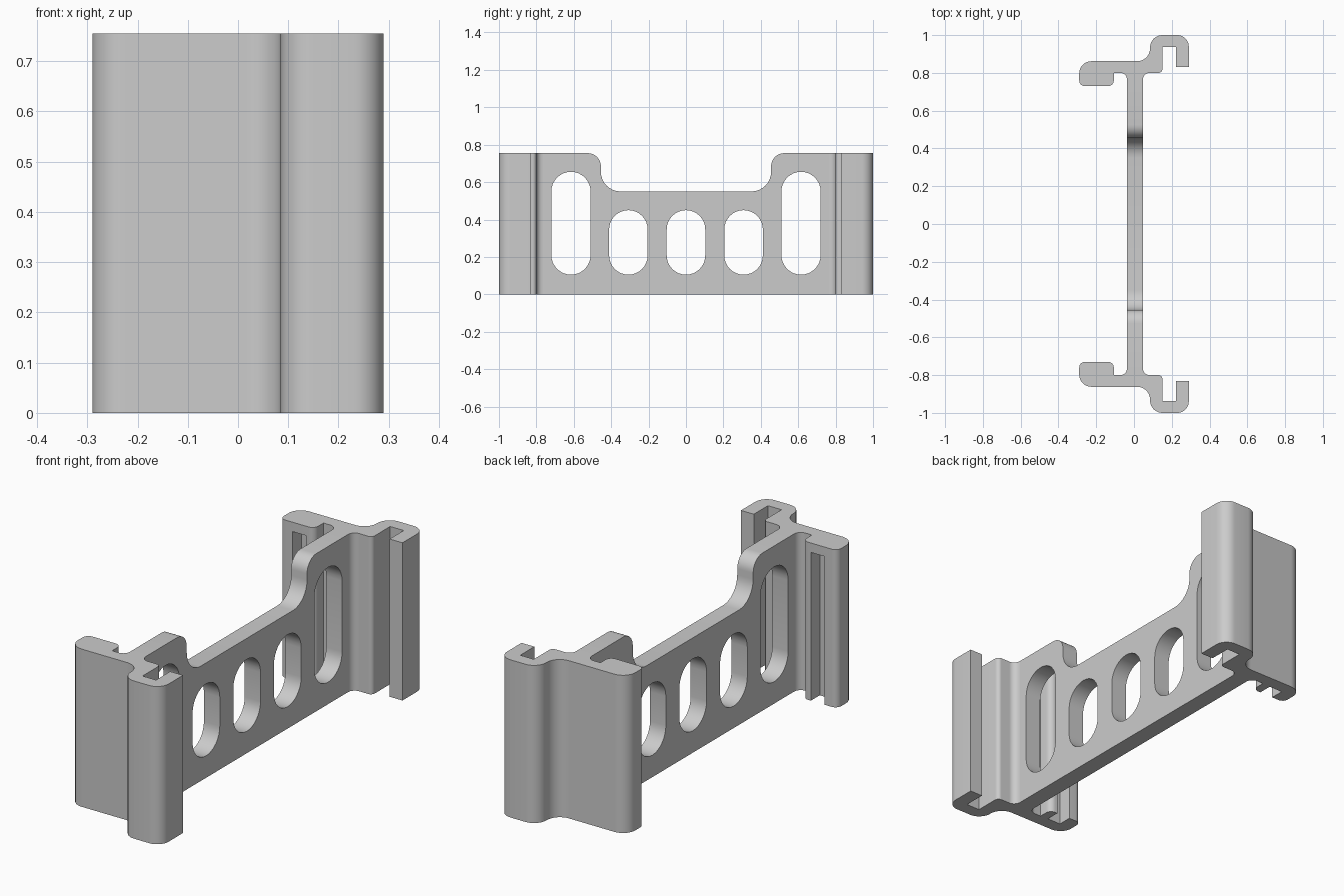
import bpy, bmesh, math
from mathutils import Vector

cube = bpy.data.objects.get("Cube")
if cube:
    bpy.data.objects.remove(cube, do_unlink=True)

HEIGHT = 0.755

grey = bpy.data.materials.new("plain grey")
grey.use_nodes = True
grey.diffuse_color = (0.6, 0.6, 0.6, 1)
grey.node_tree.nodes["Principled BSDF"].inputs["Base Color"].default_value = (0.6, 0.6, 0.6, 1)


def rounded(corners, steps=8):
    """Turn (x, y, radius) corners into a loop with arcs at the corners."""
    loop = []
    for i, (x, y, r) in enumerate(corners):
        p = Vector((x, y))
        if r == 0:
            loop.append(p)
            continue
        a = (Vector(corners[i - 1][:2]) - p).normalized()
        b = (Vector(corners[(i + 1) % len(corners)][:2]) - p).normalized()
        # right-angled corners: the arc centre lies one radius along both edges
        for s in range(steps + 1):
            t = s / steps * math.pi / 2
            loop.append(p + r * (a * (1 - math.sin(t)) + b * (1 - math.cos(t))))
    return loop


def slot_loop(cy, z0, z1, r, steps=16):
    """Upright slot with semicircular ends."""
    loop = []
    for end, cz in ((0, z1 - r), (math.pi, z0 + r)):
        for s in range(steps + 1):
            t = end + math.pi * s / steps
            loop.append(Vector((cy + r * math.cos(t), cz + r * math.sin(t))))
    return loop


def extrude_loops(name, loops, depth, place):
    """Fill flat loops (inner loops become holes), thicken, and place them."""
    curve = bpy.data.curves.new(name, 'CURVE')
    curve.dimensions = '2D'
    curve.fill_mode = 'BOTH'
    curve.extrude = depth / 2
    for loop in loops:
        spline = curve.splines.new('POLY')
        spline.points.add(len(loop) - 1)
        for point, co in zip(spline.points, loop):
            point.co = (co.x, co.y, 0, 1)
        spline.use_cyclic_u = True
    obj = bpy.data.objects.new(name, curve)
    bpy.context.collection.objects.link(obj)
    bpy.ops.object.select_all(action='DESELECT')
    obj.select_set(True)
    bpy.context.view_layer.objects.active = obj
    bpy.ops.object.convert(target='MESH')
    obj = bpy.context.view_layer.objects.active
    bm = bmesh.new()
    bm.from_mesh(obj.data)
    bmesh.ops.remove_doubles(bm, verts=bm.verts, dist=1e-5)
    for v in bm.verts:
        v.co = place(v.co)
    bmesh.ops.recalc_face_normals(bm, faces=bm.faces)
    bm.to_mesh(obj.data)
    bm.free()
    obj.data.materials.clear()
    obj.data.materials.append(grey)
    return obj


def smooth(obj):
    bpy.ops.object.select_all(action='DESELECT')
    obj.select_set(True)
    bpy.context.view_layer.objects.active = obj
    bpy.ops.object.shade_smooth_by_angle(angle=math.radians(30))


# Web: stepped plate with five slots, standing in the y-z plane
WEB_L, WEB_R, WEB_END = -0.037, 0.047, 0.765
half = [(WEB_END, 0, 0), (WEB_END, HEIGHT, 0), (0.455, HEIGHT, 0.07), (0.455, 0.55, 0.105)]
outline = rounded(half + [(-y, z, r) for y, z, r in reversed(half)])
holes = [slot_loop(y, 0.105, 0.45, 0.103) for y in (-0.308, 0, 0.308)]
holes += [slot_loop(y, 0.105, 0.655, 0.105) for y in (-0.615, 0.615)]
web = extrude_loops("web", [outline] + holes, WEB_R - WEB_L,
                    lambda c: Vector((c.z + (WEB_L + WEB_R) / 2, c.x, c.y)))
smooth(web)

# Flange cross-section: thick lip on one side, open hook on the other
flange = [
    (WEB_L, WEB_END, 0), (WEB_L, 0.8, 0.035), (-0.107, 0.8, 0),
    (-0.107, 0.73, 0.03), (-0.29, 0.73, 0.03), (-0.29, 0.862, 0.065),
    (0.085, 0.862, 0.068), (0.085, 1.0, 0.065), (0.29, 1.0, 0.06),
    (0.29, 0.83, 0), (0.222, 0.83, 0), (0.222, 0.937, 0),
    (0.15, 0.937, 0), (0.15, 0.8, 0.02), (WEB_R, 0.8, 0.035), (WEB_R, WEB_END, 0),
]

# Groove in the lip: open below, closed near the top
groove = [(-0.222, 0.65, 0), (-0.15, 0.65, 0), (-0.15, 0.798, 0), (-0.222, 0.798, 0)]

for side, label in ((-1, "front"), (1, "back")):
    part = extrude_loops(label + "_flange", [rounded(flange)], HEIGHT,
                         lambda c: Vector((c.x, side * c.y, c.z + HEIGHT / 2)))
    cutter = extrude_loops("groove_cutter", [rounded(groove)], 0.81,
                           lambda c: Vector((c.x, side * c.y, c.z + 0.305)))
    cutter.hide_render = True
    cut = part.modifiers.new("groove", 'BOOLEAN')
    cut.operation = 'DIFFERENCE'
    cut.solver = 'EXACT'
    cut.object = cutter
    bpy.context.view_layer.objects.active = part
    bpy.ops.object.modifier_apply(modifier=cut.name)
    bpy.data.objects.remove(cutter, do_unlink=True)
    smooth(part)
